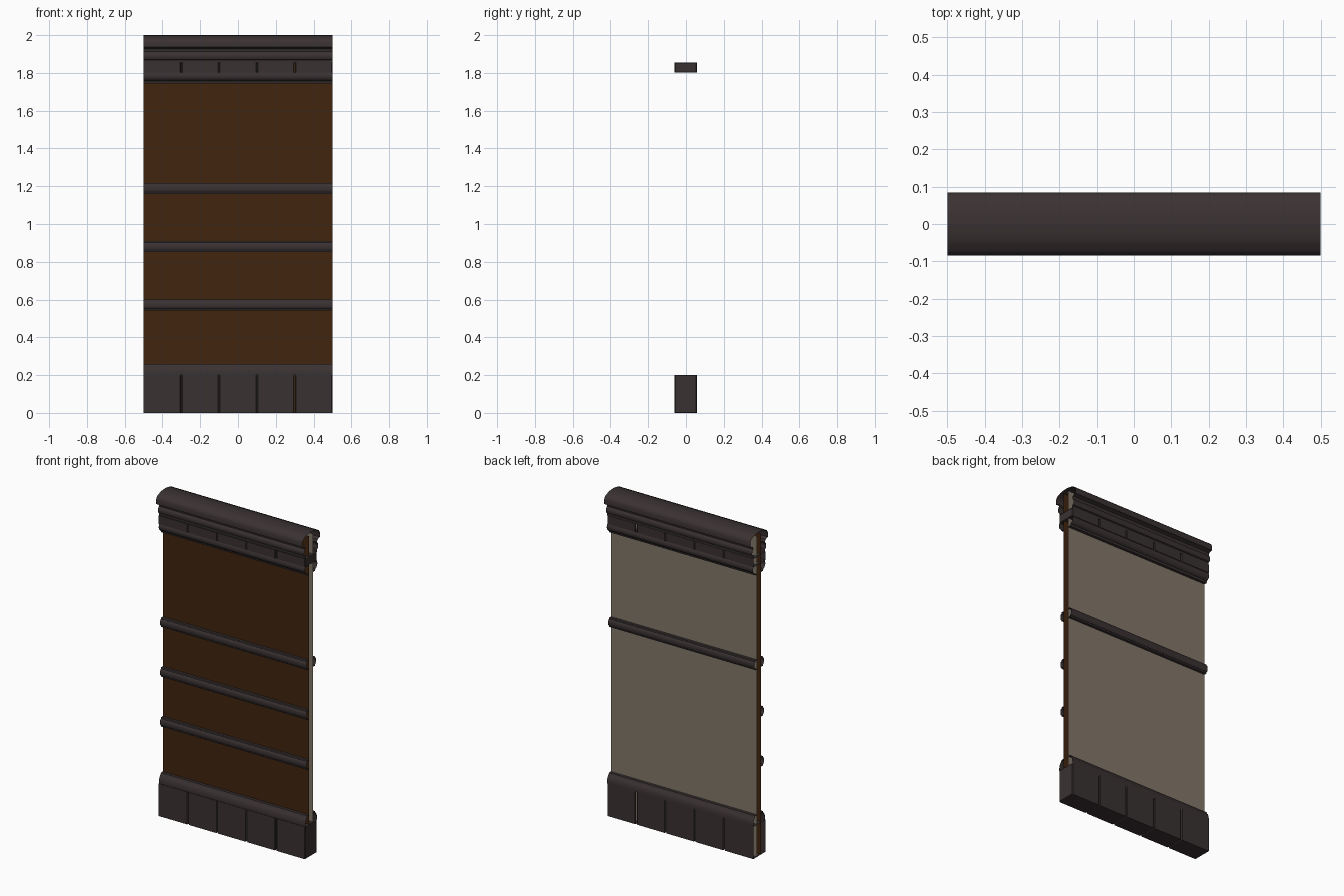
import bpy, bmesh, math

if "Cube" in bpy.data.objects:
    bpy.data.objects.remove(bpy.data.objects["Cube"])


def material(name, rgb):
    m = bpy.data.materials.new(name)
    m.diffuse_color = (*rgb, 1)
    m.use_nodes = True
    m.node_tree.nodes["Principled BSDF"].inputs["Base Color"].default_value = m.diffuse_color
    return m


DARK = material("dark stained trim", (0.042, 0.031, 0.032))
BROWN = material("brown panel", (0.053, 0.0185, 0.0048))
BEIGE = material("beige plaster", (0.225, 0.184, 0.144))


def finish(name, bm, mat, smooth=False):
    mesh = bpy.data.meshes.new(name)
    bm.to_mesh(mesh)
    bm.free()
    mesh.materials.append(mat)
    ob = bpy.data.objects.new(name, mesh)
    bpy.context.collection.objects.link(ob)
    if smooth:
        for p in mesh.polygons:
            p.use_smooth = True
        mesh.set_sharp_from_angle(angle=math.radians(35))
    return ob


def loft(name, rings, mat, closed=False, cap_end=False, smooth=False):
    """Skin a list of point rings."""
    bm = bmesh.new()
    vs = [[bm.verts.new(p) for p in r] for r in rings]
    n = len(rings[0])
    for a, b in zip(vs, vs[1:]):
        for i in range(n if closed else n - 1):
            j = (i + 1) % n
            bm.faces.new((a[i], b[i], b[j], a[j]))
    if cap_end:
        bm.faces.new(vs[-1])
    return finish(name, bm, mat, smooth)


def strip(name, profile, mat, side=-1, smooth=True):
    """Open-ended strip along x; profile is (depth, z) from bottom to top."""
    rings = [[(x, side * d, z) for d, z in profile] for x in (-0.5, 0.5)]
    if side < 0:
        rings.reverse()
    return loft(name, rings, mat, smooth=smooth)


def block_row(name, z0, z1):
    """Chamfered blocks: open left end, grooves, one real gap, closed right end."""
    def ring(x, c):
        y0, y1, a, b = -0.06 + c, 0.057 - c, z0 + c * 0.4, z1 - c * 0.4
        return [(x, y0, a), (x, y1, a), (x, y1, b), (x, y0, b)]
    g = 0.006
    rings = [ring(-0.5, 0)]
    for x in (-0.3, -0.1, 0.1):
        rings += [ring(x - g, 0), ring(x - 0.002, g), ring(x + 0.002, g), ring(x + g, 0)]
    rings += [ring(0.293, 0), ring(0.297, 0.004)]
    loft(name + "_long", rings, DARK, closed=True, cap_end=True)
    rings = [ring(0.303, 0.004), ring(0.307, 0), ring(0.496, 0), ring(0.5, 0.004)]
    loft(name + "_end", rings, DARK, closed=True, cap_end=True)


# wall sheets
W = 0.02
strip("front_panel", [(W, 0), (W, 1.98)], BROWN, -1, False)
strip("back_panel", [(W, 0), (W, 1.98)], BEIGE, 1, False)


# rounded rail profile
def rail_profile(z, d0=W, d1=0.047):
    pts = [(d0, z - 0.029), (d1 - 0.011, z - 0.029), (d1 - 0.009, z - 0.021)]
    for i in range(7):
        t = -math.pi / 2 + math.pi * i / 6
        pts.append((d1 - 0.008 + 0.008 * math.cos(t), z + 0.021 * math.sin(t)))
    return pts + [(d1 - 0.009, z + 0.021), (d1 - 0.011, z + 0.029), (d0, z + 0.029)]


for i, z in enumerate((0.572, 0.88, 1.188)):
    strip("front_rail_%d" % i, rail_profile(z), DARK, -1)
strip("back_rail", rail_profile(1.188), DARK, 1)

# stone-like base and upper block rows
block_row("base_block", 0.0, 0.2)
block_row("frieze_block", 1.803, 1.855)

# mouldings on both sides
base_mould = [(0.057, 0.2), (0.057, 0.212), (0.055, 0.228), (0.048, 0.243),
              (0.041, 0.25), (0.038, 0.26), (W, 0.26)]
lower_mould = [(W, 1.745), (0.038, 1.745), (0.041, 1.757), (0.05, 1.761), (0.058, 1.772),
               (0.06, 1.783), (0.058, 1.795), (0.053, 1.803), (W, 1.803)]
cornice = [(W, 1.855), (0.055, 1.855), (0.056, 1.868), (0.063, 1.872), (0.068, 1.883),
           (0.068, 1.895), (0.063, 1.907), (0.057, 1.912), (0.057, 1.918), (0.062, 1.928),
           (0.075, 1.934), (0.085, 1.936), (0.085, 1.962), (0.081, 1.973), (0.072, 1.983),
           (0.053, 1.991), (0.05, 1.993), (0.025, 1.998), (0, 2.0)]
for label, s in (("front", -1), ("back", 1)):
    strip(label + "_base_moulding", base_mould, DARK, s)
    strip(label + "_lower_moulding", lower_mould, DARK, s)
    strip(label + "_cornice", cornice, DARK, s)
